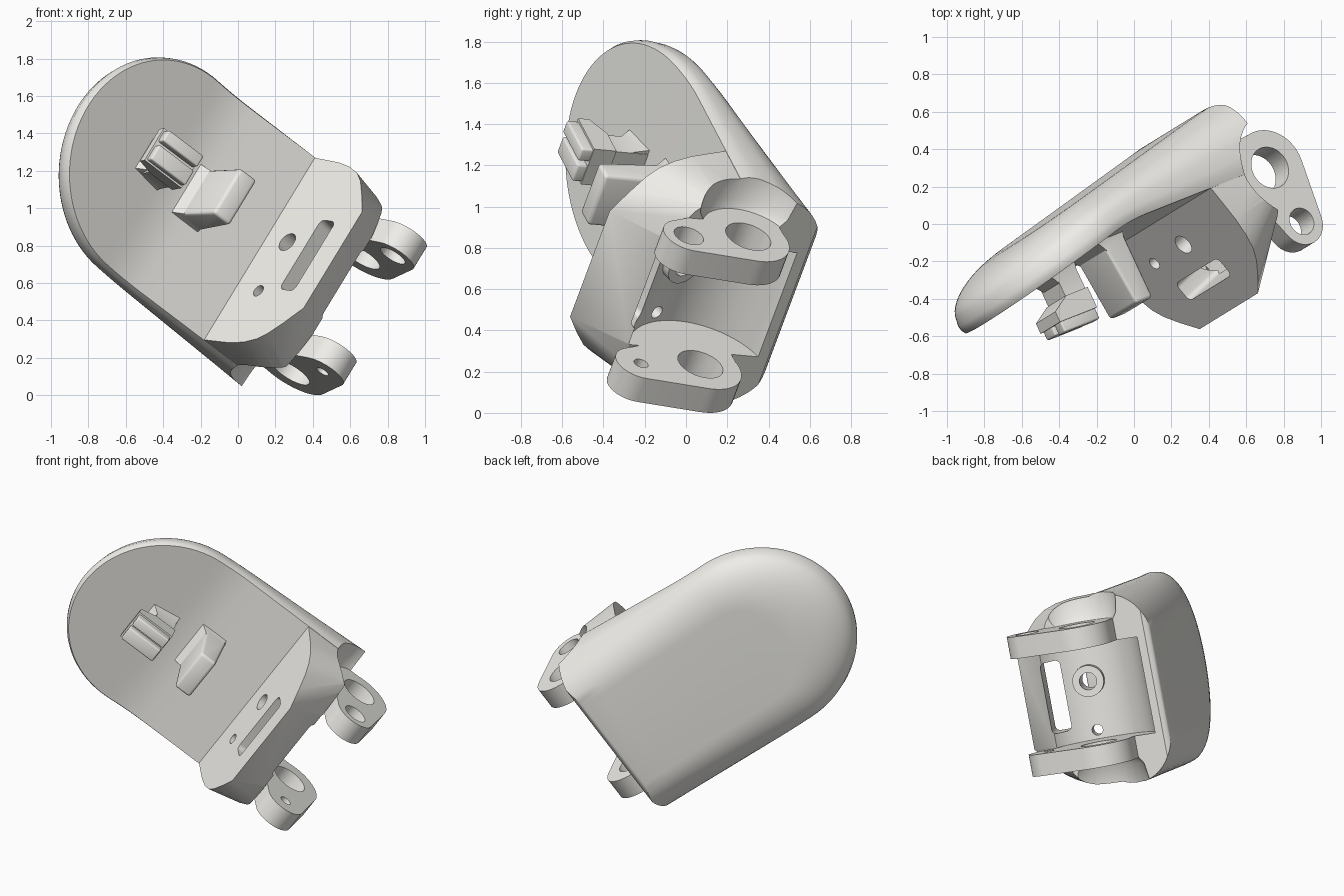
import bpy, bmesh
from math import sin, cos, pi, radians
from mathutils import Vector, Matrix

if "Cube" in bpy.data.objects:
    bpy.data.objects.remove(bpy.data.objects["Cube"])

# Local frame: u runs to the rounded tip, v out of the flat plate, w along the hinge axis
W_AX = Vector((0.495, 0.305, 0.814)).normalized()
U_AX = Vector((-0.757, -0.30, 0.58))
U_AX = (U_AX - W_AX * U_AX.dot(W_AX)).normalized()
V_AX = W_AX.cross(U_AX)
FRAME = Matrix((U_AX, V_AX, W_AX)).transposed().to_4x4()
FRAME.translation = (0.115, 0.01, 0.785)
HINGE = (-0.512, 0.0)
PIN = (-0.552, 0.332)
NORM = Vector((0.952, 0.305, 0)).normalized()      # flange face normal
SLOPE = Vector((-NORM.y, NORM.x, 0))               # down the flange face


def finish(name, bm):
    bmesh.ops.recalc_face_normals(bm, faces=bm.faces)
    me = bpy.data.meshes.new(name)
    bm.to_mesh(me)
    bm.free()
    ob = bpy.data.objects.new(name, me)
    bpy.context.collection.objects.link(ob)
    return ob


def hull(name, pts, bevel=0):
    bm = bmesh.new()
    for p in pts:
        bm.verts.new(p)
    r = bmesh.ops.convex_hull(bm, input=bm.verts)
    junk = {g for g in r['geom_interior'] + r['geom_unused'] if isinstance(g, bmesh.types.BMVert)}
    bmesh.ops.delete(bm, geom=list(junk), context='VERTS')
    bmesh.ops.dissolve_limit(bm, angle_limit=radians(0.5), verts=bm.verts, edges=bm.edges)
    if bevel:
        bmesh.ops.bevel(bm, geom=bm.edges[:], offset=bevel, segments=3, profile=0.5, affect='EDGES')
    return finish(name, bm)


def box(name, u, v, w, bevel=0):
    return hull(name, [(a, b, c) for a in u for b in v for c in w], bevel)


def ring(u, v, r, w, n=48):
    return [(u + r * cos(2 * pi * i / n), v + r * sin(2 * pi * i / n), w) for i in range(n)]


def rod(name, u, v, r, w0, w1, n=48):
    return hull(name, ring(u, v, r, w0, n) + ring(u, v, r, w1, n))


def face_ring(c, r, d, n=32):
    return [c + NORM * d + SLOPE * (r * cos(2 * pi * i / n)) + Vector((0, 0, r * sin(2 * pi * i / n)))
            for i in range(n)]


def boolean(target, tool, op):
    m = target.modifiers.new(op, 'BOOLEAN')
    m.object, m.operation, m.solver = tool, op, 'EXACT'
    bpy.context.view_layer.objects.active = target
    bpy.ops.object.modifier_apply(modifier=m.name)
    bpy.data.objects.remove(tool)


# Rounded shell: stacked U-shaped outlines from the bent plate to the sloped back
def front_v(u):
    t = min(max((u - 0.45) / 0.24, 0), 1)
    return 0.23 * (0.12 * t * t + max(0, u - 0.69))


def back_v(u):
    return -0.44 + 0.205 * (u + 0.4)


layers = [(0, 0, 0), (0.1, -0.012, 0), (0.22, -0.016, 0), (0.34, -0.012, 0)]
for i in range(1, 13):
    a = pi / 2 * i / 12
    layers.append((0.34 + 0.66 * sin(a), -0.012 + 0.28 * (1 - cos(a)), 0.05 * max(0, 2 * (1 - cos(a)) - 1)))

bm = bmesh.new()
rows = []
for f, ins, end in layers:
    half = [(u, 0.6 - ins) for u in (-0.4 + end, -0.2, 0, 0.2, 0.35, 0.45, 0.5, 0.55, 0.6, 0.65)]
    for i in range(24):
        a = pi / 2 * i / 24
        half.append((0.7 + (0.6 - 1.4 * ins) * sin(a), (0.6 - ins) * cos(a)))
    tip = (1.3 - 1.4 * ins, 0)
    outline = [(u, -w) for u, w in half] + [tip] + half[::-1]
    rows.append([bm.verts.new((u, front_v(u) * (1 - f) + back_v(u) * f, w)) for u, w in outline])
n = len(rows[0])
for a, b in zip(rows, rows[1:]):
    for j in range(n):
        k = (j + 1) % n
        bm.faces.new((a[j], a[k], b[k], b[j]))
for r in (rows[0], rows[-1]):
    for j in range(n // 2 - 1):
        bm.faces.new((r[j], r[j + 1], r[n - 2 - j], r[n - 1 - j]))
    m = n // 2
    bm.faces.new((r[m - 1], r[m], r[m + 1]))
shell = finish("finger_cover", bm)

# Flange wedge at the hinge end
front = [(0, 0.598), (0.2, 0.592), (0.3, 0.575), (0.38, 0.545), (0.44, 0.5), (0.51, 0.42), (0.59, 0.315)]
rear = [(0, 0.598), (0.1, 0.59), (0.17, 0.565), (0.22, 0.535), (0.26, 0.49), (0.3, 0.41), (0.34, 0.31)]
pts = [(u, -0.06, s * 0.598) for u in (0, -0.395) for s in (-1, 1)]
for s in (-1, 1):
    pts += [(-0.32 * v, v, s * w) for v, w in front] + [(-0.395, v, s * w) for v, w in rear]
boolean(shell, hull("flange", pts), 'UNION')

# Hinge channel between the lugs and open scoops outside them
boolean(shell, rod("channel", *HINGE, 0.365, -0.31, 0.31, 96), 'DIFFERENCE')
for s in (-1, 1):
    scoop = hull("scoop", ring(*HINGE, 0.235, s * 0.45) + ring(*HINGE, 0.26, s * 0.49)
                 + ring(*HINGE, 0.265, s * 0.54) + ring(*HINGE, 0.29, s * 0.7))
    boolean(shell, scoop, 'DIFFERENCE')

# Hinge lugs
for s in (-1, 1):
    a, b = s * 0.31, s * 0.45
    root = [(-0.2, v, w) for v in (-0.2, 0.25) for w in (a, b)]
    boolean(shell, hull("lug_root", ring(*HINGE, 0.205, a) + ring(*HINGE, 0.205, b) + root), 'UNION')
    outer = [p for w in (a, b) for p in ring(*HINGE, 0.21, w) + ring(*PIN, 0.13, w)]
    boolean(shell, hull("lug", outer), 'UNION')

# Boss behind the flange, then all holes
c1, c2, cs = Vector((-0.057, 0.174, 0.066)), Vector((-0.061, 0.178, -0.253)), Vector((-0.122, 0.382, 0.005))
boolean(shell, hull("boss", face_ring(c1, 0.1, -0.05) + face_ring(c1, 0.1, -0.19)), 'UNION')
for c, r in ((c1, 0.055), (c2, 0.034)):
    boolean(shell, hull("hole", face_ring(c, r, 0.1) + face_ring(c, r, -0.25)), 'DIFFERENCE')
slot = []
for s in (-1, 1):
    for t in (-1, 1):
        corner = cs + SLOPE * (s * 0.028) + Vector((0, 0, t * 0.195))
        slot += face_ring(corner, 0.032, 0.1) + face_ring(corner, 0.032, -0.35)
boolean(shell, hull("slot", slot), 'DIFFERENCE')
boolean(shell, rod("axle_hole", *HINGE, 0.115, -0.6, 0.6), 'DIFFERENCE')
boolean(shell, rod("pin_hole", *PIN, 0.075, 0.25, 0.6), 'DIFFERENCE')
boolean(shell, rod("pin_hole", *PIN, 0.036, -0.6, -0.25), 'DIFFERENCE')

# Block peg with a flared foot
peg = [(u, v, w) for u, v in ((0.34, -0.06), (0.34, 0.385), (0.5, -0.06), (0.455, 0.385)) for w in (-0.125, 0.17)]
boolean(shell, hull("peg", peg, 0.018), 'UNION')
foot = [(u, -0.02, w) for u in (0.345, 0.55) for w in (-0.14, 0.185)]
foot += [(u, 0.08, w) for u in (0.36, 0.47) for w in (-0.115, 0.16)]
boolean(shell, hull("peg_foot", foot), 'UNION')

# Clip: stem, flared foot and hooked head with a groove
boolean(shell, box("clip_stem", (0.67, 0.81), (-0.06, 0.3), (-0.085, 0.1)), 'UNION')
foot = [(u, -0.0, w) for u in (0.672, 0.91) for w in (-0.1, 0.13)]
foot += [(u, 0.13, w) for u in (0.675, 0.805) for w in (-0.065, 0.095)]
boolean(shell, hull("clip_foot", foot), 'UNION')
head = [(u, 0.2, w) for u in (0.66, 0.81) for w in (-0.1, 0.11)]
head += [(u, v, w) for u in (0.66, 0.92) for v in (0.26, 0.32) for w in (-0.1, 0.11)]
boolean(shell, hull("clip_head", head), 'UNION')
boolean(shell, box("clip_bar", (0.665, 0.91), (0.28, 0.38), (0.03, 0.1), 0.01), 'UNION')
boolean(shell, box("clip_bar", (0.665, 0.91), (0.28, 0.37), (-0.09, 0.005), 0.01), 'UNION')

# Place in the world frame, standing on the ground, with smooth shading
me = shell.data
me.transform(FRAME)
me.transform(Matrix.Translation((0, 0, -min(v.co.z for v in me.vertices))))
bpy.ops.object.select_all(action='DESELECT')
shell.select_set(True)
bpy.context.view_layer.objects.active = shell
bpy.ops.object.shade_smooth_by_angle(angle=radians(32))

# Pale warm grey
paint = bpy.data.materials.new("pale_grey")
paint.diffuse_color = (0.86, 0.85, 0.81, 1)
paint.use_nodes = True
paint.node_tree.nodes["Principled BSDF"].inputs["Base Color"].default_value = paint.diffuse_color
me.materials.clear()
me.materials.append(paint)
